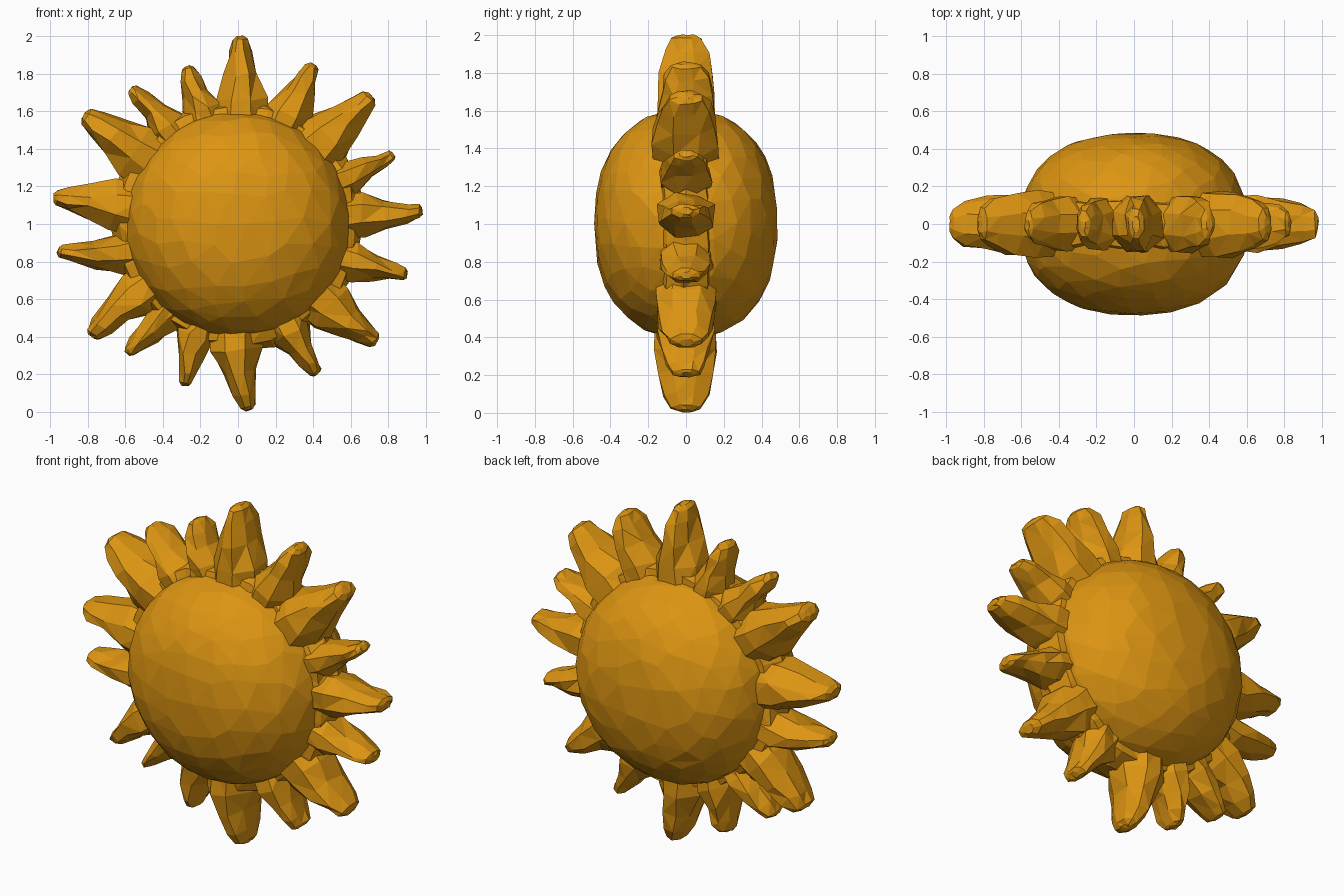
import bpy
import bmesh
import random
from math import cos, sin, pi, radians
from mathutils import Vector

random.seed(4)
cube = bpy.data.objects.get("Cube")
if cube:
    bpy.data.objects.remove(cube, do_unlink=True)

CENTRE = Vector((0, 0, 1))

gold = bpy.data.materials.new("golden_orange")
gold.use_nodes = True
gold.diffuse_color = (0.72, 0.3, 0.006, 1)
shader = next(n for n in gold.node_tree.nodes if n.type == 'BSDF_PRINCIPLED')
shader.inputs["Base Color"].default_value = gold.diffuse_color


def finish(name, bm):
    """Turn a bmesh into a flat-shaded gold object."""
    bmesh.ops.recalc_face_normals(bm, faces=bm.faces)
    mesh = bpy.data.meshes.new(name)
    bm.to_mesh(mesh)
    bm.free()
    mesh.materials.append(gold)
    obj = bpy.data.objects.new(name, mesh)
    bpy.context.collection.objects.link(obj)
    return obj


def jitter(amount):
    return Vector([random.uniform(-amount, amount) for _ in range(3)])


# Round body: a sphere squashed front to back with slightly flattened faces
def add_body():
    bm = bmesh.new()
    bmesh.ops.create_icosphere(bm, subdivisions=4, radius=1)
    power = 2.3
    for v in bm.verts:
        d = v.co.normalized()
        ring = (d.x ** 2 + d.z ** 2) ** 0.5
        d /= (ring ** power + abs(d.y) ** power) ** (1 / power)
        v.co = Vector((d.x * 0.605, d.y * 0.485, d.z * 0.605)) + CENTRE + jitter(0.003)
    body = finish("sun_body", bm)
    facets = body.modifiers.new("irregular_facets", 'DECIMATE')
    facets.ratio = 0.4


# Uneven collar that joins the roots of the rays
def add_collar(segments=34):
    bm = bmesh.new()
    profile = [(0.54, -0.13), (0.63, -0.11), (0.67, 0), (0.63, 0.11), (0.54, 0.13)]
    rings = []
    for i in range(segments):
        a = 2 * pi * i / segments
        rings.append([bm.verts.new(CENTRE + Vector((r * cos(a), y, r * sin(a)))
                                   + jitter(0.015)) for r, y in profile])
    count = len(profile)
    for i, ring in enumerate(rings):
        other = rings[(i + 1) % segments]
        for j in range(count):
            k = (j + 1) % count
            bm.faces.new((ring[j], ring[k], other[k], other[j]))
    bmesh.ops.triangulate(bm, faces=bm.faces)
    finish("ray_collar", bm)


# Bent tapering ray: faceted rings swept from the root to a blunt tip
SECTIONS = [(0, 1, 0.95), (0.3, 0.95, 1), (0.55, 0.62, 0.88),
            (0.8, 0.42, 0.72), (0.96, 0.3, 0.5), (1, 0.15, 0.25)]


def add_ray(name, tip_x, tip_z, root_angle, width, sides=8):
    depth = 0.06 + 0.72 * width
    a = radians(root_angle)
    out = Vector((cos(a), 0, sin(a)))
    tip = Vector((tip_x, 0, tip_z - 1))
    start = out * 0.5
    bend = out * (0.5 + 0.6 * (tip.length - 0.5))
    bm = bmesh.new()
    rings = []
    for t, w, d in SECTIONS:
        point = start * (1 - t) ** 2 + bend * 2 * t * (1 - t) + tip * t * t
        along = ((bend - start) * (1 - t) + (tip - bend) * t).normalized()
        across = Vector((-along.z, 0, along.x))
        ring = []
        for k in range(sides):
            b = 2 * pi * (k + 0.5) / sides
            offset = across * cos(b) * width * w + Vector((0, sin(b) * depth * d, 0))
            rough = jitter(0.014 if t < 0.9 else 0.004)
            ring.append(bm.verts.new(CENTRE + point + offset * 1.06 + rough))
        rings.append(ring)
    for low, high in zip(rings, rings[1:]):
        for k in range(sides):
            n = (k + 1) % sides
            bm.faces.new((low[k], low[n], high[n], high[k]))
    bm.faces.new(rings[0])
    bm.faces.new(rings[-1])
    bmesh.ops.triangulate(bm, faces=bm.faces)
    finish(name, bm)


add_body()
add_collar()

# Tip x, tip z, root angle, root half width, clockwise from the top
RAYS = [
    (0.01, 2, 88, 0.14), (0.4, 1.85, 65, 0.13), (0.71, 1.68, 44, 0.16),
    (0.83, 1.37, 23, 0.1), (0.98, 1.07, 4, 0.12), (0.9, 0.73, -18, 0.11),
    (0.74, 0.37, -42, 0.15), (0.42, 0.2, -64, 0.12), (0.06, 0.01, -91, 0.14),
    (-0.28, 0.14, -111, 0.11), (-0.59, 0.31, -129, 0.1), (-0.78, 0.4, -146, 0.14),
    (-0.96, 0.86, -165, 0.11), (-0.98, 1.14, 171, 0.14), (-0.82, 1.58, 144, 0.16),
    (-0.57, 1.72, 126, 0.11), (-0.27, 1.84, 108, 0.11),
]
for number, ray in enumerate(RAYS, 1):
    add_ray(f"ray_{number}", *ray)
